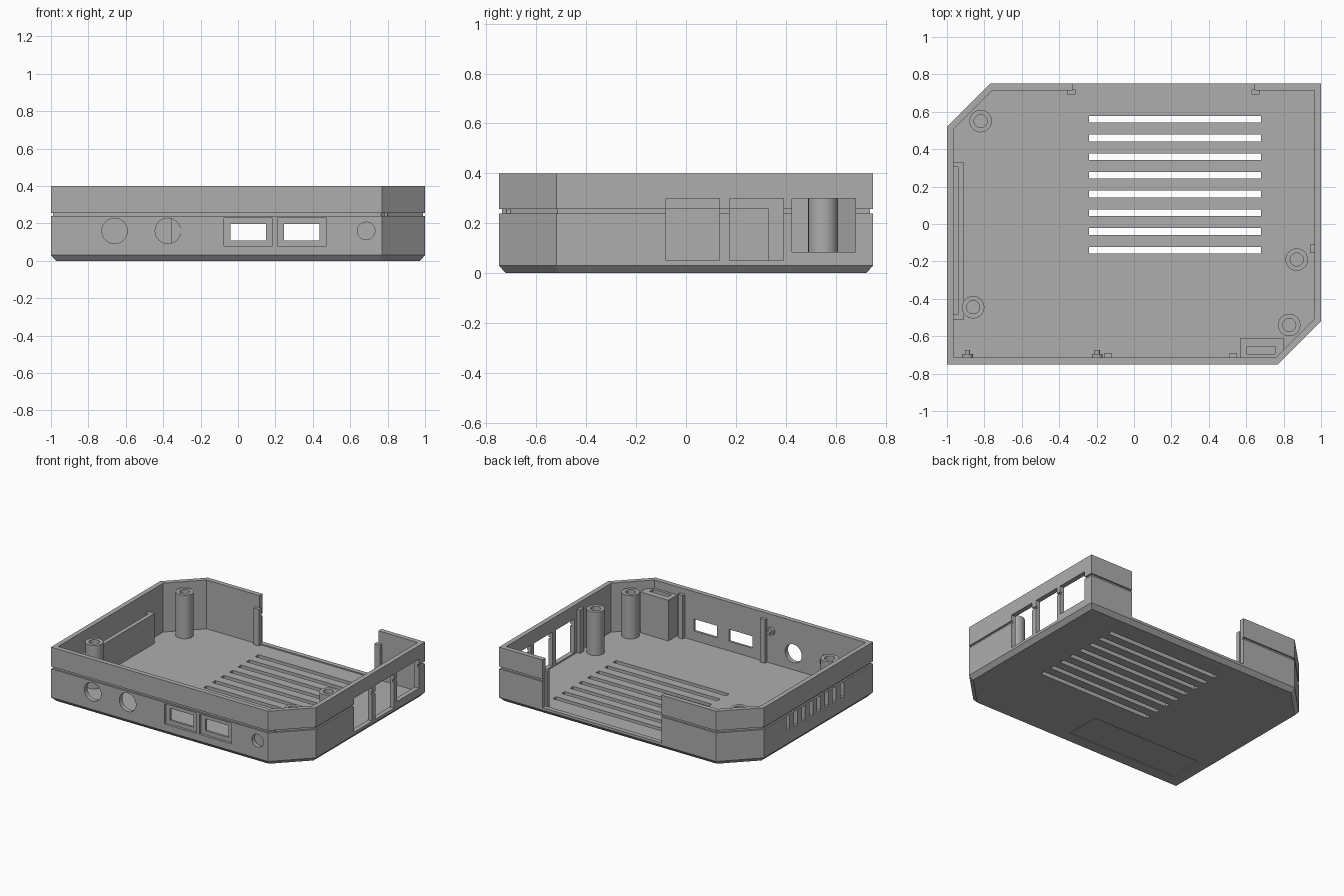
import bpy, bmesh, math
from mathutils import Vector

if "Cube" in bpy.data.objects:
    bpy.data.objects.remove(bpy.data.objects["Cube"])

grey = bpy.data.materials.new("grey plastic")
grey.diffuse_color = (0.42, 0.42, 0.42, 1)
grey.use_nodes = True
grey.node_tree.nodes["Principled BSDF"].inputs["Base Color"].default_value = grey.diffuse_color
OUTLINE = [Vector(p) for p in ((-1, -.75), (.77, -.75), (1, -.52), (1, .75), (-.77, .75), (-1, .52))]


def inset(points, d):
    """Move every edge of a convex counter-clockwise outline inwards by d."""
    result = []
    for i, p in enumerate(points):
        a = (p - points[i - 1]).normalized()
        b = (points[(i + 1) % len(points)] - p).normalized()
        n = Vector((-a.y, a.x)) + Vector((-b.y, b.x))
        result.append(p + n * (2 * d / n.length_squared))
    return result


def finish(name, bm):
    bmesh.ops.recalc_face_normals(bm, faces=bm.faces)
    mesh = bpy.data.meshes.new(name)
    bm.to_mesh(mesh)
    bm.free()
    mesh.materials.append(grey)
    ob = bpy.data.objects.new(name, mesh)
    bpy.context.collection.objects.link(ob)
    return ob


def loft(name, rings):
    """Join equal-sized point rings and cap both ends."""
    bm = bmesh.new()
    loops = [[bm.verts.new(p) for p in r] for r in rings]
    for a, b in zip(loops, loops[1:]):
        for i in range(len(a)):
            j = (i + 1) % len(a)
            bm.faces.new((a[i], a[j], b[j], b[i]))
    bm.faces.new(loops[0][::-1])
    bm.faces.new(loops[-1])
    return finish(name, bm)


def box(name, x0, x1, y0, y1, z0, z1):
    return loft(name, [[(x0, y0, z), (x1, y0, z), (x1, y1, z), (x0, y1, z)] for z in (z0, z1)])


def turned(name, center, profile, axis="Z", sides=32):
    """Turn (radius, offset) pairs around the z or y axis."""
    rings = []
    for r, h in profile:
        ring = []
        for i in range(sides):
            t = 2 * math.pi * i / sides
            v = (r * math.cos(t), r * math.sin(t), h) if axis == "Z" else (r * math.cos(t), h, r * math.sin(t))
            ring.append(Vector(center) + Vector(v))
        rings.append(ring)
    return loft(name, rings)


def smooth(ob):
    bpy.ops.object.select_all(action="DESELECT")
    ob.select_set(True)
    bpy.context.view_layer.objects.active = ob
    bpy.ops.object.shade_smooth_by_angle(angle=math.radians(35))


def cut(target, cutter):
    cutter.hide_render = True
    mod = target.modifiers.new("cut", "BOOLEAN")
    mod.operation, mod.solver, mod.object = "DIFFERENCE", "EXACT", cutter
    bpy.ops.object.select_all(action="DESELECT")
    bpy.context.view_layer.objects.active = target
    target.select_set(True)
    bpy.ops.object.modifier_apply(modifier=mod.name)
    bpy.data.objects.remove(cutter)


# Open tray: bevelled base, groove around the outside, hollow inside
LAYERS = [(.027, 0), (0, .03), (0, .24), (.012, .24), (.012, .257), (0, .257), (0, .4), (.035, .4), (.035, .04)]
tray = loft("tray", [[(p.x, p.y, z) for p in inset(OUTLINE, d)] for d, z in LAYERS])

# Floor vents
for i in range(8):
    y = -.14 + i * .1
    cut(tray, box("floor_vent", -.24, .68, y - .018, y + .018, -.1, .1))
# Left wall vents
for i in range(8):
    y = -.39 + i * .09
    cut(tray, box("wall_vent", -1.1, -.95, y - .02, y + .02, .13, .238))
# Wide opening in the back wall
cut(tray, box("back_opening", -.325, .645, .65, .9, .048, .6))
# Right wall windows
for y0, y1, z0 in ((-.08, .135, .05), (.175, .39, .05), (.425, .68, .085)):
    cut(tray, box("side_window", .9, 1.1, y0, y1, z0, .3))
# Front sockets: recess then through hole
for x in (.055, .342):
    cut(tray, box("socket_recess", x - .13, x + .13, -.9, -.732, .08, .23))
    cut(tray, box("socket_hole", x - .095, x + .095, -.9, -.65, .11, .198))
for x, r in ((-.66, .068), (-.375, .068), (.685, .047)):
    cut(tray, turned("round_hole", (x, -.75, .16), [(r, -.1), (r, .1)], "Y"))
# Shallow label recess underneath
cut(tray, box("label_recess", -.88, .02, -.64, -.38, -.1, .006))

# Hollow screw posts
for x, y in ((-.82, .55), (-.86, -.445), (.87, -.19), (.83, -.54)):
    smooth(turned("screw_post", (x, y, 0), [(.06, .035), (.06, .36), (.035, .36), (.035, .1)]))

# Slotted holder in the front corner
holder = box("corner_holder", .57, .8, -.72, -.61, .035, .34)
cut(holder, box("holder_slot", .605, .755, -.695, -.655, .1, .5))

# Thin screen inside the left wall with end returns
box("vent_screen", -.94, -.91, -.51, .33, .035, .26)
for y in (-.51, .305):
    box("screen_end", -.97, -.93, y, y + .025, .035, .26)

# Small board guides along the walls
for x in (-.14, .53):
    box("front_guide", x - .02, x + .02, -.72, -.69, .035, .36)
for x in (-.335, .65):
    box("back_guide", x - .022, x + .022, .692, .72, .035, .31)
box("side_guide", .94, .97, -.155, -.11, .035, .36)

# Flanged pegs on the front wall
for x in (-.89, -.197):
    smooth(turned("wall_peg", (x, -.72, .28), [(.028, 0), (.028, .025), (.014, .025), (.014, .045)], "Y", 24))
